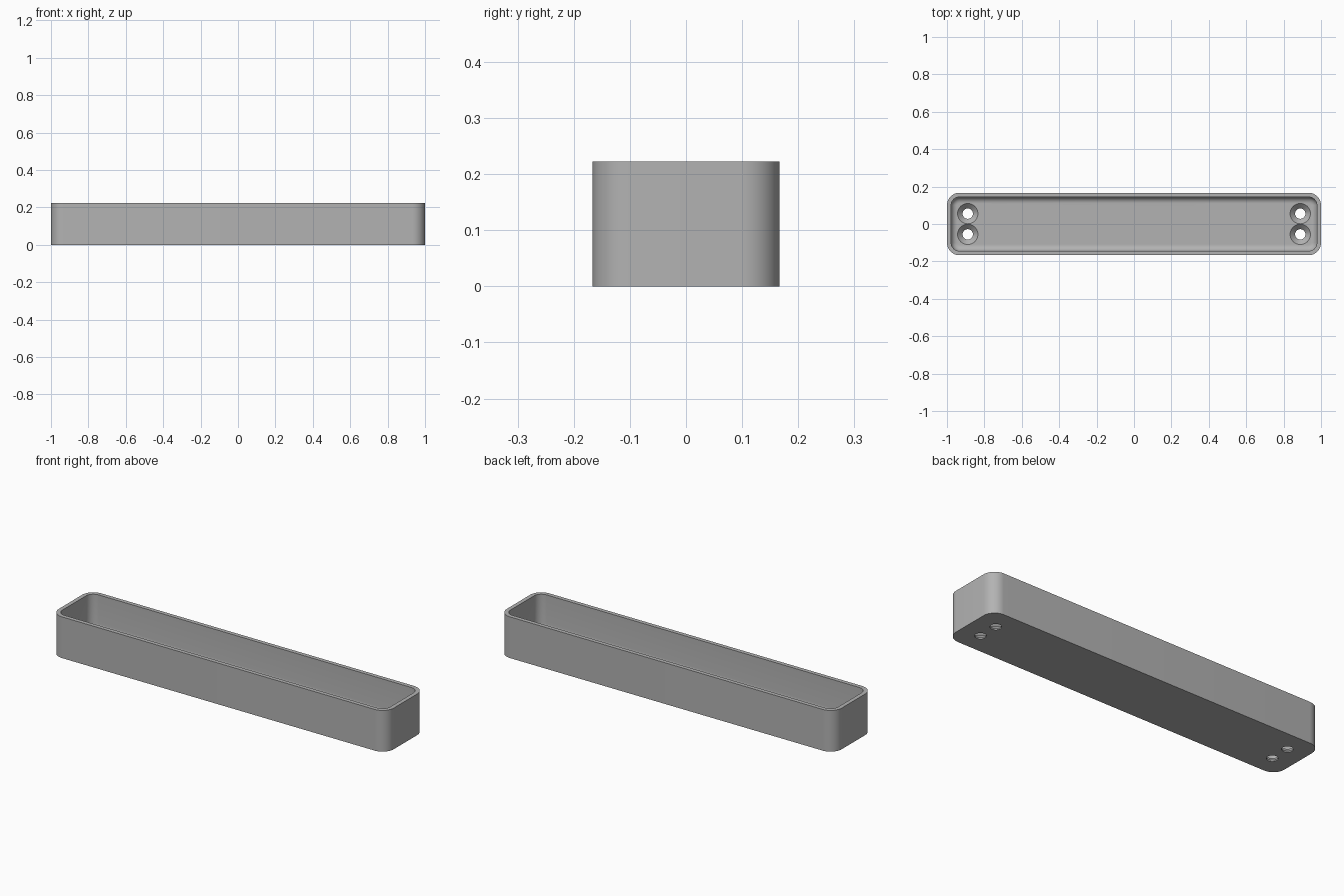
import bpy, bmesh, math

cube = bpy.data.objects.get("Cube")
if cube:
    bpy.data.objects.remove(cube, do_unlink=True)

MM = 1 / 90
LENGTH, WIDTH, HEIGHT = 180 * MM, 30 * MM, 20 * MM
CORNER, WALL, FLOOR, FILLET = 6 * MM, 2 * MM, 3 * MM, 3 * MM
CORNER_STEPS, FILLET_STEPS = 12, 8

grey = bpy.data.materials.new("plain grey")
grey.use_nodes = True
grey.diffuse_color = (0.45, 0.45, 0.45, 1)
grey.node_tree.nodes["Principled BSDF"].inputs["Base Color"].default_value = grey.diffuse_color


def make_object(name, bm):
    bmesh.ops.recalc_face_normals(bm, faces=bm.faces)
    mesh = bpy.data.meshes.new(name)
    bm.to_mesh(mesh)
    bm.free()
    mesh.materials.append(grey)
    obj = bpy.data.objects.new(name, mesh)
    bpy.context.collection.objects.link(obj)
    return obj


def rounded_ring(bm, inset, z):
    """Rounded rectangle, moved inwards from the outer outline."""
    r = CORNER - inset
    cx, cy = LENGTH / 2 - CORNER, WIDTH / 2 - CORNER
    ring = []
    for quarter, (sx, sy) in enumerate([(1, 1), (-1, 1), (-1, -1), (1, -1)]):
        for i in range(CORNER_STEPS + 1):
            a = (quarter + i / CORNER_STEPS) * math.pi / 2
            ring.append(bm.verts.new((sx * cx + r * math.cos(a), sy * cy + r * math.sin(a), z)))
    return ring


def loft(bm, rings):
    for low, high in zip(rings, rings[1:]):
        for i in range(len(low)):
            j = (i + 1) % len(low)
            bm.faces.new((low[i], low[j], high[j], high[i]))
    bm.faces.new(rings[0])
    bm.faces.new(rings[-1])


# Tray: outer wall, rim, inner wall and filleted floor
profile = [(0, 0), (0, HEIGHT), (WALL, HEIGHT)]
for i in range(FILLET_STEPS + 1):
    a = i / FILLET_STEPS * math.pi / 2
    profile.append((WALL + FILLET * (1 - math.cos(a)), FLOOR + FILLET * (1 - math.sin(a))))
bm = bmesh.new()
loft(bm, [rounded_ring(bm, inset, z) for inset, z in profile])
tray = make_object("tray", bm)


# Countersunk screw holes
def screw_cutter(name, x, y):
    hole, head = 2.5 * MM, 4.9 * MM
    bm = bmesh.new()
    rings = []
    for r, z in [(hole, -MM), (hole, FLOOR + hole - head), (head, FLOOR), (head, FLOOR + 2 * MM)]:
        rings.append(bmesh.ops.create_circle(bm, segments=32, radius=r)["verts"])
        for v in rings[-1]:
            v.co.x, v.co.y, v.co.z = v.co.x + x, v.co.y + y, z
    loft(bm, rings)
    cutter = make_object(name, bm)
    cutter.hide_render = True
    return cutter


cutters = []
for side, sx in (("left", 1), ("right", -1)):
    for end, sy in (("front", -1), ("back", 1)):
        cutter = screw_cutter(f"{side}_{end}_hole_cutter", sx * 80 * MM, sy * 5 * MM)
        mod = tray.modifiers.new(cutter.name, "BOOLEAN")
        mod.operation, mod.solver, mod.object = "DIFFERENCE", "EXACT", cutter
        cutters.append(cutter)

bpy.ops.object.select_all(action="DESELECT")
tray.select_set(True)
bpy.context.view_layer.objects.active = tray
for mod in list(tray.modifiers):
    bpy.ops.object.modifier_apply(modifier=mod.name)
for cutter in cutters:
    bpy.data.objects.remove(cutter, do_unlink=True)
bpy.ops.object.shade_smooth_by_angle(angle=math.radians(30))
